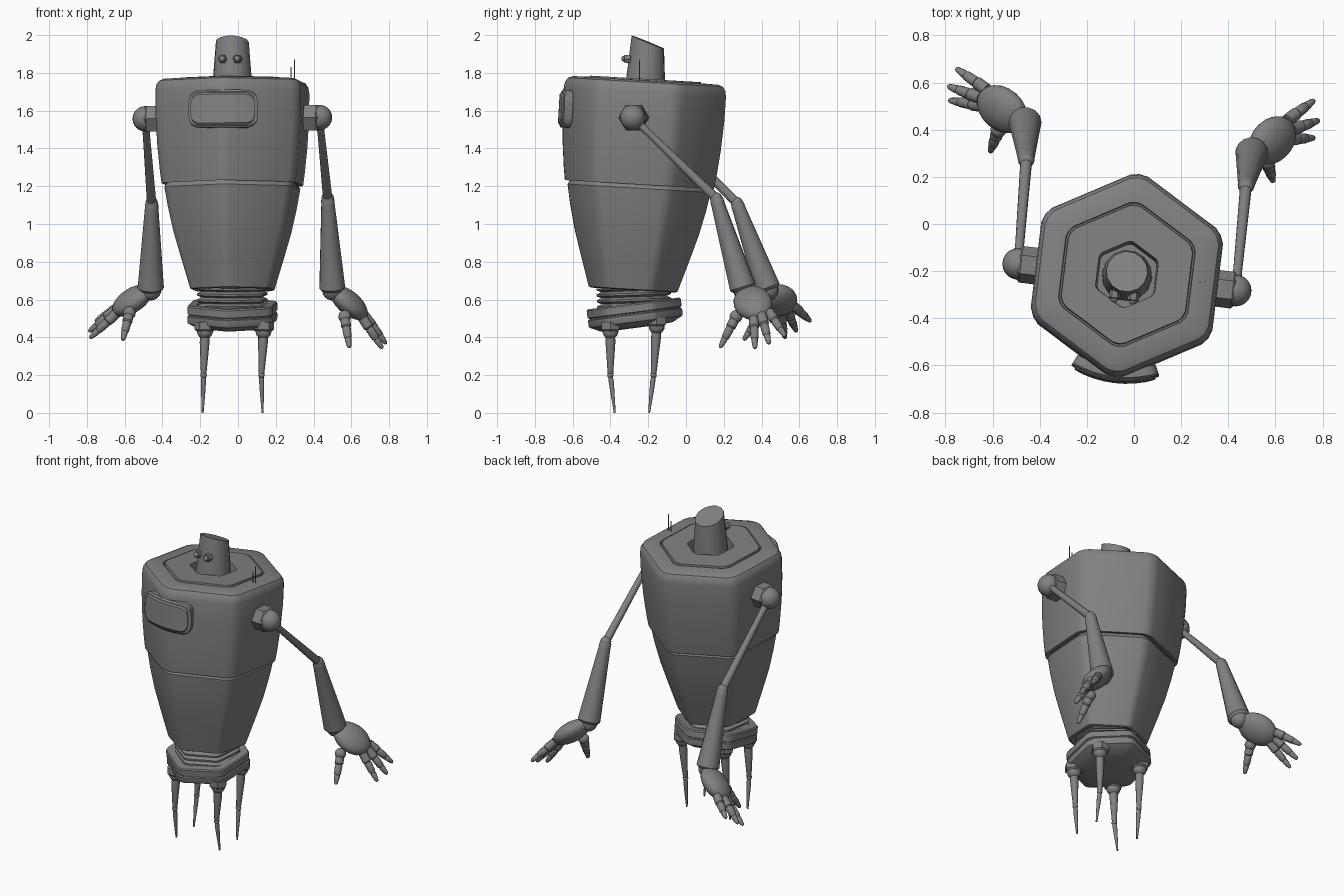
import bpy, bmesh, math
from mathutils import Matrix, Vector

old = bpy.data.objects.get("Cube")
if old:
    bpy.data.objects.remove(old, do_unlink=True)

metal = bpy.data.materials.new("grey metal")
metal.use_nodes = True
GREY = (0.22, 0.22, 0.22, 1)
metal.diffuse_color = GREY
metal.node_tree.nodes["Principled BSDF"].inputs["Base Color"].default_value = GREY


def make(name, bm, matrix, sharp=32):
    bmesh.ops.recalc_face_normals(bm, faces=bm.faces)
    mesh = bpy.data.meshes.new(name)
    bm.to_mesh(mesh)
    bm.free()
    mesh.materials.append(metal)
    mesh.shade_smooth()
    mesh.set_sharp_from_angle(angle=math.radians(sharp))
    obj = bpy.data.objects.new(name, mesh)
    obj.matrix_world = matrix
    bpy.context.collection.objects.link(obj)


def loft(name, rings, matrix):
    """Skin a row of closed rings and cap both ends."""
    bm = bmesh.new()
    rows = [[bm.verts.new(p) for p in ring] for ring in rings]
    n = len(rows[0])
    for a, b in zip(rows, rows[1:]):
        for i in range(n):
            bm.faces.new((a[i], a[(i + 1) % n], b[(i + 1) % n], b[i]))
    bm.faces.new(rows[0][::-1])
    bm.faces.new(rows[-1])
    make(name, bm, matrix)


def round_ring(r, z, sides):
    return [Vector((r * math.cos(t), r * math.sin(t), z))
            for t in (math.tau * i / sides for i in range(sides))]


def hex_ring(r, z):
    """Hexagon with softened corners."""
    ring = []
    for k in range(6):
        for d, f in ((-5, 0.985), (0, 0.996), (5, 0.985)):
            t = math.radians(30 + 60 * k + d)
            ring.append(Vector((r * f * math.cos(t), r * f * math.sin(t), z)))
    return ring


def hex_loft(name, profile, matrix):
    loft(name, [hex_ring(r, z) for r, z in profile], matrix)


def bone(name, a, b, profile, sides=14):
    """Turned part from a to b; profile holds (radius, fraction of length)."""
    a, b = Vector(a), Vector(b)
    d = b - a
    m = Matrix.Translation(a) @ d.to_track_quat('Z', 'Y').to_matrix().to_4x4()
    loft(name, [round_ring(r, f * d.length, sides) for r, f in profile], m)


def ball(name, p, scale, rot=Matrix()):
    bm = bmesh.new()
    bmesh.ops.create_uvsphere(bm, u_segments=20, v_segments=12, radius=1)
    scale = Vector(scale) if isinstance(scale, tuple) else Vector((scale,) * 3)
    bmesh.ops.scale(bm, vec=scale, verts=bm.verts)
    make(name, bm, Matrix.Translation(p) @ rot, 60)


def turned_frame(loc, tilt):
    return (Matrix.Translation(loc) @ Matrix.Rotation(math.radians(tilt), 4, 'X')
            @ Matrix.Rotation(math.radians(-7), 4, 'Z'))


body = turned_frame((-0.03, -0.28, 0.65), -3.4)
pelvis = turned_frame((-0.03, -0.27, 0.52), 7.4)

# Body shells
hex_loft("upper_shell", [
    (0.37, 0.6), (0.37, 0.565), (0.4, 0.56), (0.41, 0.63), (0.424, 0.76),
    (0.434, 0.92), (0.435, 1.05), (0.43, 1.08), (0.415, 1.102), (0.39, 1.112),
    (0.31, 1.114), (0.307, 1.1), (0.3, 1.1), (0.297, 1.12), (0.142, 1.12),
    (0.135, 1.02), (0.05, 1.02)], body)
hex_loft("lower_shell", [
    (0.18, 0.02), (0.225, 0), (0.238, 0.005), (0.262, 0.08), (0.294, 0.18),
    (0.334, 0.31), (0.365, 0.44), (0.384, 0.54), (0.375, 0.555), (0.36, 0.57)], body)

# Head with a slanted top
top = [Vector((p.x, p.y, 1.315 - 0.34 * p.y)) for p in round_ring(0.088, 0, 14)]
loft("head", [round_ring(0.108, 1.0, 14), round_ring(0.104, 1.11, 14), top], body)

# Eyes
for side, label in ((1, "left"), (-1, "right")):
    spot = Vector((side * 0.04, -0.08, 1.22))
    front = body @ (spot + Vector((0, -0.035, 0)))
    bone(label + "_eye_rim", body @ spot, front, [(0.024, 0), (0.024, 0.9), (0.02, 1)], 6)
    ball(label + "_eye", front, 0.016)


# Curved chest plate
def chest_plate(name, spread, height, inner, outer):
    rings = []
    for s in (-1, -0.96, -0.88, -0.76, -0.5, -0.25, 0, 0.25, 0.5, 0.76, 0.88, 0.96, 1):
        over = max(0, abs(s) - 0.7) / 0.3
        h = height * (0.45 + 0.55 * math.sqrt(max(0, 1 - over ** 2)))
        t = math.radians(-90 + spread * s)
        section = ((inner, -h), (outer - 0.008, -h), (outer, 0.01 - h),
                   (outer, h - 0.01), (outer - 0.008, h), (inner, h))
        rings.append([Vector((r * math.cos(t), r * math.sin(t), 0.937 + z)) for r, z in section])
    loft(name, rings, body)


chest_plate("chest_frame", 25, 0.1, 0.395, 0.442)
chest_plate("chest_cover", 22.5, 0.086, 0.42, 0.45)

# Antennas
for x, height in ((0.30, 1.87), (0.28, 1.83)):
    bone("antenna", (x, -0.245, 1.73), (x, -0.245, height), [(0.003, 0), (0.003, 1)], 6)

# Waist bellows and hip collar
rings = []
for i in range(4):
    z = 0.03 + i * 0.032
    rings += [(0.175, z), (0.2, z + 0.01), (0.2, z + 0.02)]
hex_loft("waist_bellows", rings, turned_frame((-0.03, -0.272, 0.52), 2))
hex_loft("hip_collar", [
    (0.1, -0.07), (0.195, -0.065), (0.235, -0.045), (0.25, -0.038), (0.254, -0.03), (0.254, 0.0),
    (0.246, 0.004), (0.246, 0.01), (0.254, 0.014), (0.254, 0.052), (0.248, 0.06),
    (0.2, 0.06), (0.195, 0.03)], pelvis)

# Legs: joint, thigh, knee, pointed shin
for x, knee_x, foot_x in ((-0.175, -0.182, -0.187), (0.135, 0.124, 0.13)):
    for y, z, knee_y, foot_y in ((-0.4, 0.432, -0.4, -0.377), (-0.155, 0.458, -0.172, -0.195)):
        hip, knee = Vector((x, y, z)), Vector((knee_x, knee_y, 0.2))
        bone("hip_socket", hip + Vector((0, 0, 0.05)), hip,
             [(0.056, 0), (0.056, 0.8), (0.045, 1)], 6)
        ball("hip_joint", hip, 0.042)
        bone("thigh", hip, knee, [(0.024, 0), (0.026, 0.25), (0.015, 0.95), (0.012, 1)], 12)
        ball("knee", knee, 0.017)
        bone("shin", knee, (foot_x, foot_y, 0),
             [(0.011, 0), (0.014, 0.15), (0.012, 0.4), (0.005, 1)], 12)


# Arms
def finger(name, base, tip):
    bone(name, base, tip, [(0.026, 0), (0.027, 0.32), (0.021, 0.36), (0.023, 0.4), (0.021, 0.66),
                           (0.016, 0.7), (0.018, 0.74), (0.012, 0.95), (0.006, 1)], 12)


def arm(label, side, elbow, wrist, bases, tips):
    shoulder = body @ Vector((side * 0.465, 0, 0.912))
    bone(label + "_shoulder_socket", body @ Vector((side * 0.34, 0, 0.912)), shoulder,
         [(0.078, 0), (0.078, 0.9), (0.066, 1)], 6)
    ball(label + "_shoulder", shoulder, 0.067)
    elbow, wrist = Vector(elbow), Vector(wrist)
    bone(label + "_upper_arm", shoulder, elbow, [(0.022, 0), (0.019, 0.2), (0.025, 1)])
    ball(label + "_elbow", elbow, 0.033)
    bone(label + "_forearm", elbow, wrist,
         [(0.028, -0.02), (0.036, 0.02), (0.036, 0.06), (0.068, 0.93), (0.07, 0.97), (0.056, 1)])
    ball(label + "_wrist", wrist, 0.055)
    # Palm lies in the plane of the finger roots
    bases, tips = [Vector(p) for p in bases], [Vector(p) for p in tips]
    along = (bases[1] - wrist).normalized()
    normal = along.cross(bases[2] - bases[0]).normalized()
    across = normal.cross(along)
    rot = Matrix((along, across, normal)).transposed().to_4x4()
    ball(label + "_palm", wrist.lerp(bases[1], 0.52), (0.125, 0.1, 0.06), rot)
    for part, base, tip in zip(("front", "middle", "rear"), bases, tips):
        finger(label + "_" + part + "_finger", base, tip)
    ball(label + "_thumb_root", bases[3], 0.034)
    finger(label + "_thumb", bases[3], tips[3])


arm("left", 1, (0.475, 0.16, 1.135), (0.5, 0.305, 0.65),
    [(0.655, 0.36, 0.51), (0.668, 0.4, 0.52), (0.65, 0.44, 0.535), (0.565, 0.265, 0.51)],
    [(0.765, 0.365, 0.34), (0.785, 0.44, 0.365), (0.765, 0.525, 0.405), (0.59, 0.18, 0.345)])
arm("right", -1, (-0.457, 0.27, 1.11), (-0.462, 0.435, 0.65),
    [(-0.64, 0.5, 0.53), (-0.65, 0.535, 0.545), (-0.625, 0.57, 0.565), (-0.575, 0.4, 0.53)],
    [(-0.785, 0.525, 0.395), (-0.79, 0.585, 0.43), (-0.755, 0.66, 0.485), (-0.61, 0.305, 0.385)])
